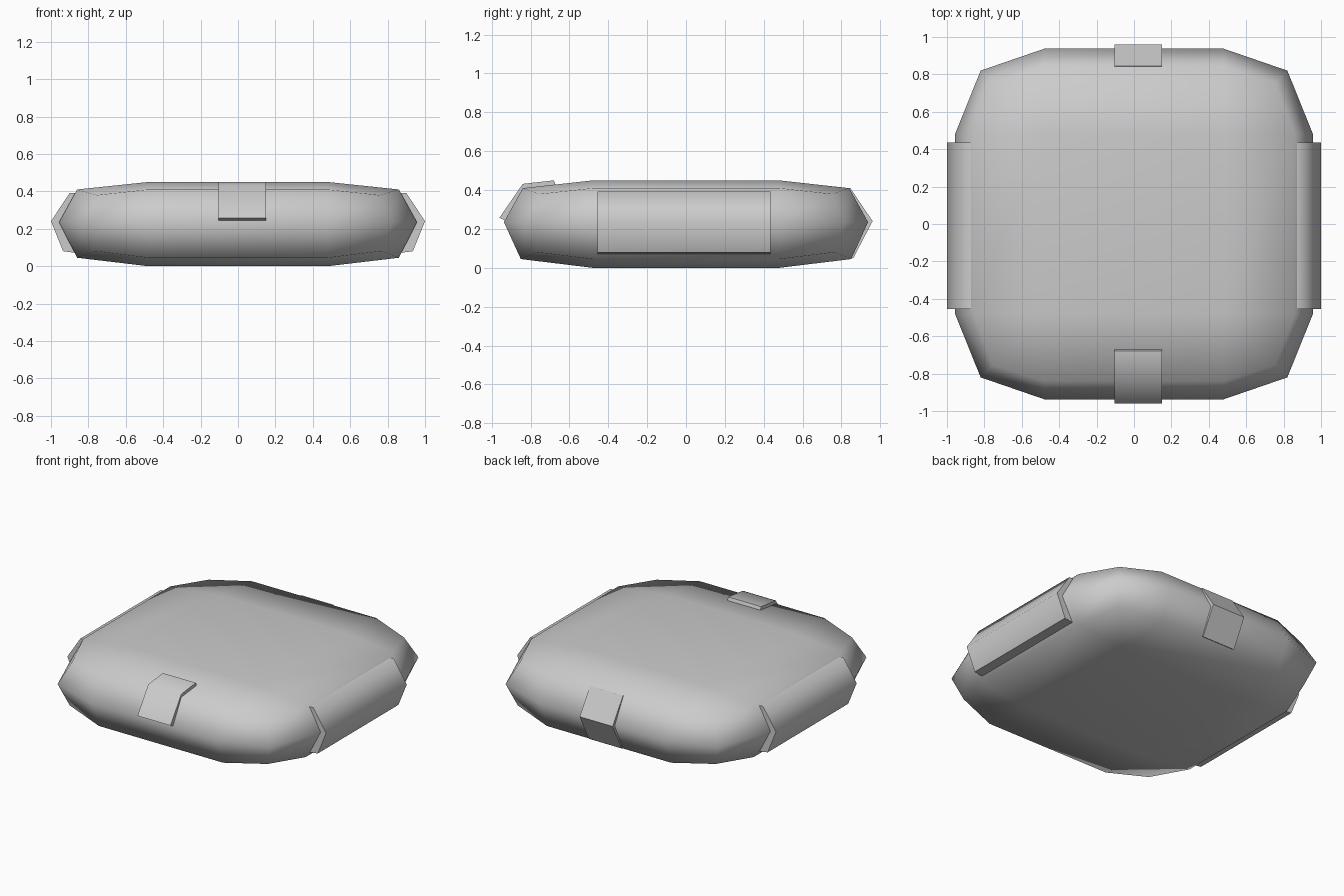
import bpy, bmesh

if "Cube" in bpy.data.objects:
    bpy.data.objects.remove(bpy.data.objects["Cube"])


def finish(name, bm, angle=None):
    bmesh.ops.recalc_face_normals(bm, faces=bm.faces)
    me = bpy.data.meshes.new(name)
    bm.to_mesh(me)
    bm.free()
    ob = bpy.data.objects.new(name, me)
    bpy.context.collection.objects.link(ob)
    for p in me.polygons:
        p.use_smooth = True
    if angle:
        bpy.ops.object.select_all(action='DESELECT')
        ob.select_set(True)
        bpy.context.view_layer.objects.active = ob
        bpy.ops.object.shade_smooth_by_angle(angle=angle)
    return ob


def ring(bm, side_x, side_y, corner, z, corner_z):
    """Twelve-sided rounded square: three points per corner, anticlockwise."""
    k = 0.48
    pts = []
    for sx, sy, flip in ((1, 1, 0), (-1, 1, 1), (-1, -1, 0), (1, -1, 1)):
        c = [(sx * side_x, sy * k, z), (sx * corner, sy * corner, corner_z),
             (sx * k, sy * side_y, z)]
        pts += c[::-1] if flip else c
    return [bm.verts.new(p) for p in pts]


def cap(bm, r, z):
    """Flat centre with sloping border and corner quads."""
    k = 0.48
    q = [bm.verts.new((x * k, y * k, z)) for x, y in ((1, 1), (-1, 1), (-1, -1), (1, -1))]
    bm.faces.new(q)
    for i in range(4):
        bm.faces.new((q[i], r[3 * i], r[3 * i + 1], r[3 * i + 2]))
        bm.faces.new((q[i], r[3 * i + 2], r[(3 * i + 3) % 12], q[(i + 1) % 4]))


# Cushion body
bm = bmesh.new()
low = ring(bm, 0.86, 0.85, 0.765, 0.045, 0.08)
mid = ring(bm, 0.957, 0.937, 0.82, 0.235, 0.235)
high = ring(bm, 0.86, 0.84, 0.755, 0.41, 0.38)
for a, b in ((low, mid), (mid, high)):
    for i in range(12):
        j = (i + 1) % 12
        bm.faces.new((a[i], a[j], b[j], b[i]))
cap(bm, low, 0.0)
cap(bm, high, 0.45)
finish("cushion", bm)


def band(name, profile, lo, hi, along):
    """Closed profile of (outward, z) swept along x or y."""
    bm = bmesh.new()
    ends = []
    for t in (lo, hi):
        ends.append([bm.verts.new((t, p, z) if along == 'x' else (p, t, z))
                     for p, z in profile])
    n = len(profile)
    for i in range(n):
        j = (i + 1) % n
        bm.faces.new((ends[0][i], ends[0][j], ends[1][j], ends[1][i]))
    for e in ends:
        bm.faces.new(e)
    return finish(name, bm, 1.05)


# Side panels wrapping the left and right edges
side = [(0.85, 0.39), (0.90, 0.392), (1.0, 0.24), (0.935, 0.08), (0.86, 0.07)]
for name, s in (("right_panel", 1), ("left_panel", -1)):
    band(name, [(s * x, z) for x, z in side], -0.455, 0.435, 'y')

# Front tab folded over the top edge, back tab wrapping the rear edge
front = [(-0.67, 0.425), (-0.68, 0.45), (-0.84, 0.432), (-0.96, 0.258),
         (-0.925, 0.24), (-0.82, 0.38)]
band("front_tab", front, -0.105, 0.15, 'x')
back = [(0.83, 0.40), (0.845, 0.412), (0.96, 0.24), (0.86, 0.048), (0.83, 0.06)]
band("back_tab", back, -0.105, 0.15, 'x')
